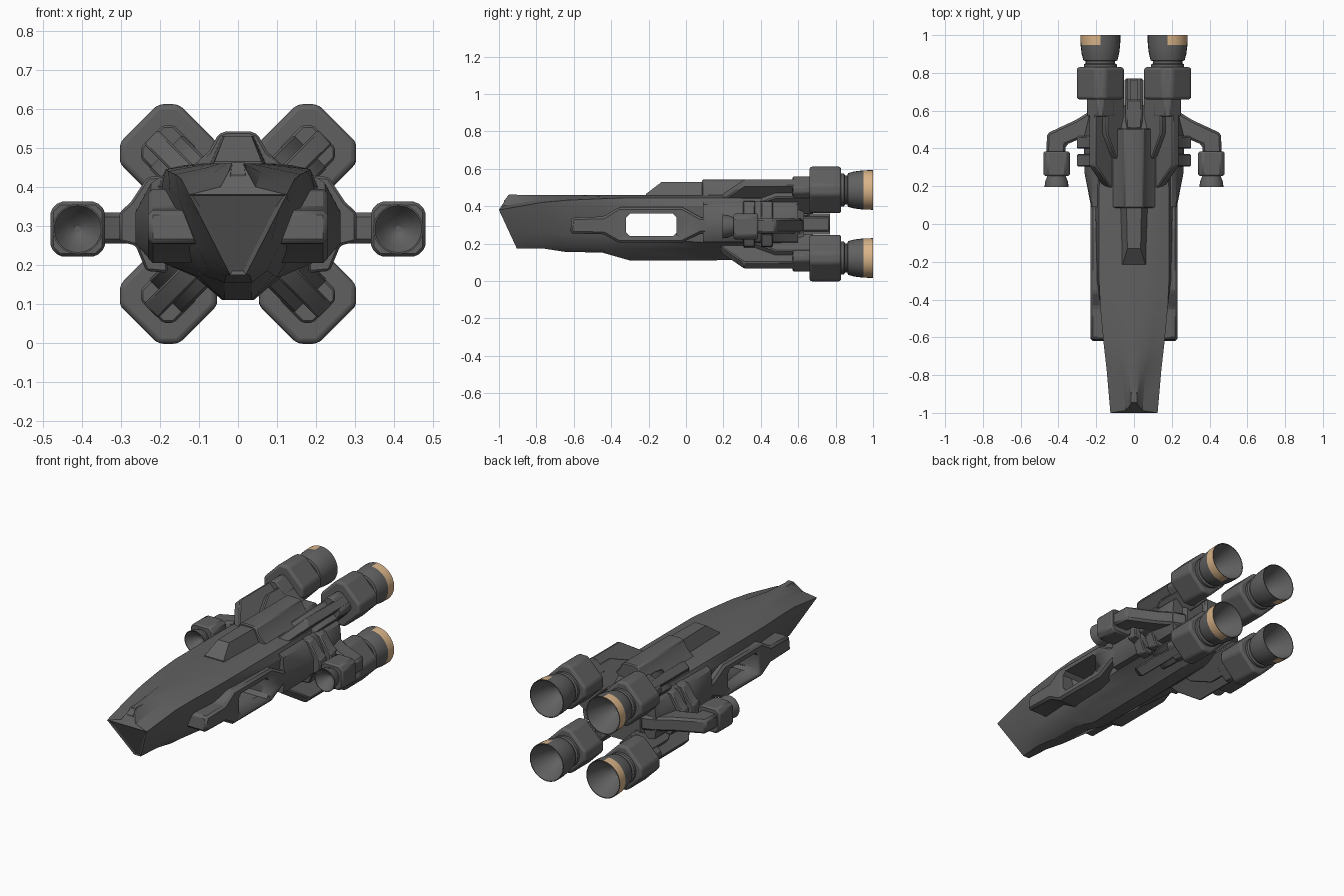
import bpy, bmesh, math
from mathutils import Vector

if "Cube" in bpy.data.objects:
    bpy.data.objects.remove(bpy.data.objects["Cube"])

def material(name, rgb):
    m = bpy.data.materials.new(name)
    m.diffuse_color = (*rgb, 1)
    m.use_nodes = True
    m.node_tree.nodes["Principled BSDF"].inputs["Base Color"].default_value = m.diffuse_color
    return m

GREY = material("dark_grey", (0.118, 0.118, 0.118))
TAN = material("heat_tan", (0.70, 0.46, 0.25))

def finish(name, bm, mirror=False, bevel=0, segs=1):
    bmesh.ops.recalc_face_normals(bm, faces=bm.faces)
    me = bpy.data.meshes.new(name)
    bm.to_mesh(me)
    bm.free()
    me.materials.append(GREY)
    ob = bpy.data.objects.new(name, me)
    bpy.context.collection.objects.link(ob)
    if bevel:
        b = ob.modifiers.new("bevel", 'BEVEL')
        b.width, b.segments, b.limit_method = bevel, segs, 'ANGLE'
    if mirror:
        ob.modifiers.new("mirror", 'MIRROR')
    return ob

def skin(rings, caps=True):
    """Bridge rings of equal length into a closed skin."""
    bm = bmesh.new()
    vs = [[bm.verts.new(p) for p in r] for r in rings]
    n = len(rings[0])
    for a, b in zip(vs, vs[1:]):
        for i in range(n):
            bm.faces.new((a[i], a[(i + 1) % n], b[(i + 1) % n], b[i]))
    if caps:
        bm.faces.new(vs[0])
        bm.faces.new(vs[-1])
    return bm, vs

def prism(name, pts, axis, a, b, **kw):
    place = {'x': lambda u, v, w: (w, u, v), 'y': lambda u, v, w: (u, w, v),
             'z': lambda u, v, w: (u, v, w)}[axis]
    bm, _ = skin([[place(u, v, w) for u, v in pts] for w in (a, b)])
    return finish(name, bm, **kw)

def box(name, x0, x1, y0, y1, z0, z1, **kw):
    return prism(name, [(x0, y0), (x1, y0), (x1, y1), (x0, y1)], 'z', z0, z1, **kw)

def both(half):
    return half + [(-x, z) for x, z in reversed(half)]

# main hull: half sections from ridge to keel
def nose_y(z):
    return -1 + ((0.38 - z) * 0.463 if z < 0.38 else (z - 0.38) * 0.625)

sections = [
    (None, [(.012, .46), (.045, .40), (.125, .38), (.105, .341), (.062, .257), (.04, .214), (.02, .175)]),
    (-.77, [(.03, .46), (.06, .437), (.145, .42), (.13, .36), (.085, .257), (.06, .205), (.03, .175)]),
    (-.64, [(.045, .46), (.085, .448), (.16, .432), (.15, .37), (.105, .25), (.075, .185), (.035, .155)]),
    (-.45, [(.06, .46), (.11, .453), (.178, .44), (.175, .39), (.12, .24), (.09, .175), (.035, .153)]),
    (-.30, [(.08, .46), (.12, .455), (.185, .445), (.195, .40), (.14, .23), (.10, .17), (.035, .11)]),
    (.12, [(.10, .46), (.14, .455), (.185, .445), (.205, .40), (.19, .205), (.11, .17), (.04, .11)]),
    (.50, [(.10, .46), (.14, .455), (.18, .44), (.20, .40), (.19, .205), (.11, .17), (.04, .12)]),
    (.63, [(.07, .43), (.10, .43), (.13, .41), (.15, .38), (.15, .23), (.09, .19), (.04, .17)]),
]
bm, vs = skin([[(x, nose_y(z) if y is None else y, z) for x, z in both(h)] for y, h in sections], False)
front = bm.faces.new(vs[0][2:12])
bm.faces.new(vs[0][:3] + vs[0][11:])
bm.faces.new(vs[-1])
bmesh.ops.recalc_face_normals(bm, faces=bm.faces)
bmesh.ops.inset_individual(bm, faces=[front], thickness=0.01, depth=-0.006)
hull = finish("hull", bm)

# side frames around the through opening
frame = prism("side_frame", [(-.62, .255), (-.61, .34), (-.44, .345), (-.36, .395), (-.02, .395),
              (.08, .34), (.2, .34), (.2, .255), (.08, .255), (-.02, .205), (-.36, .205), (-.44, .25)],
              'x', .08, .23, mirror=True, bevel=.012)
cutter = prism("opening_cutter", [(-.32, .26), (-.30, .24), (-.07, .24), (-.05, .26),
               (-.05, .34), (-.07, .36), (-.30, .36), (-.32, .34)], 'x', -.4, .4)
cutter.hide_render = True
cutter.display_type = 'WIRE'
for ob in (hull, frame):
    m = ob.modifiers.new("opening", 'BOOLEAN')
    m.operation, m.object, m.solver = 'DIFFERENCE', cutter, 'EXACT'

# nose marker wedge on the ridge
bm, _ = skin([[(x, y, z) for x, z in both([(t, zt), (w, .385)])]
              for y, t, zt, w in ((-.972, .018, .43, .045), (-.945, .016, .463, .045), (-.82, .012, .458, .03))])
finish("nose_wedge", bm)

# cabin and upper deck
bm, _ = skin([[(x, y, z) for x, z in both([(t, zt), (w, .44)])]
              for y, t, zt, w in ((-.215, .06, .465, .072), (-.13, .035, .53, .072), (.1, .04, .53, .08))])
finish("cabin", bm)
prism("upper_deck", both([(.03, .542), (.05, .535), (.075, .49), (.12, .45)]), 'y', .085, .505, bevel=.006)

# rear spine with rails
box("rear_spine", -.05, .05, .5, .77, .265, .345, bevel=.008)
box("spine_rail", .015, .035, .5, .77, .25, .36, mirror=True)
box("rear_deck", -.045, .045, .5, .66, .34, .46, bevel=.01)

# wing roots with clamps
bm, _ = skin([[(x, y, z) for x, z in [(.12, .43), (.2, .425), (.222, .41), (o, .335), (o, .255), (.222, .21), (.12, .2)]]
              for y, o in ((.09, .227), (.27, .262), (.46, .265), (.60, .23))])
finish("wing_root", bm, mirror=True)
for y in (.305, .4):
    prism("wing_clamp", [(.18, .43), (.232, .425), (.275, .36), (.303, .335), (.303, .26), (.262, .25), (.235, .185), (.18, .18)],
          'y', y, y + .065, mirror=True, bevel=.006)

# swept arms and forward-facing thruster pods
prism("side_arm", [(.15, .63), (.22, .605), (.31, .55), (.46, .48), (.465, .37), (.365, .37), (.36, .42), (.3, .445), (.15, .45)],
      'z', .255, .335, mirror=True, bevel=.012)

def chamfered(cx, cz, s, c, turn=0):
    pts = [(s, c - s), (s, s - c), (s - c, s), (c - s, s), (-s, s - c), (-s, c - s), (c - s, -s), (s - c, -s)]
    ca, sa = math.cos(turn), math.sin(turn)
    return [(cx + x * ca - z * sa, cz + x * sa + z * ca) for x, z in pts]

prism("side_thruster", chamfered(.41, .292, .07, .022), 'y', .255, .385, mirror=True, bevel=.008)

def nozzle(name, cx, cz, profile, mirror=False, n=28):
    rings = [[(cx + r * math.cos(math.tau * i / n), y, cz + r * math.sin(math.tau * i / n))
              for i in range(n)] for r, y in profile]
    bm, _ = skin(rings)
    return finish(name, bm, mirror=mirror)

nozzle("side_nozzle", .41, .292, [(.045, .27), (.05, .25), (.06, .225), (.064, .195), (.06, .195),
                                  (.045, .22), (.025, .245), (.006, .256)], True)

# four main engines on diagonal struts
for sx in (1, -1):
    for sz, label in ((1, "upper"), (-1, "lower")):
        cx, cz = .178 * sx, .305 + .182 * sz
        prism(label + "_engine", chamfered(cx, cz, .107, .038, math.pi / 4), 'y', .66, .83, bevel=.014, segs=3)
        prism(label + "_engine_mount", chamfered(cx, cz, .06, .02, math.pi / 4), 'y', .57, .68, bevel=.006)
        bell = nozzle(label + "_nozzle", cx, cz, [(.088, .81), (.088, .845), (.078, .85), (.078, .862), (.09, .866),
                      (.099, .9), (.105, .948), (.106, 1), (.102, 1), (.085, .95), (.062, .9), (.035, .865), (.01, .855)])
        # scorched outward rim
        bell.data.materials.append(TAN)
        for p in bell.data.polygons:
            c = p.center
            if c.y > .95 and math.hypot(c.x - cx, c.z - cz) > .1035 and (c.x - cx) * sx > 0:
                p.material_index = 1
        # radial slab and fin joining hull to engine
        d = Vector((sx, 0, sz)).normalized()
        t = Vector((-sz, 0, sx)).normalized()
        base = Vector((0, 0, .305))
        for part, half, prof in (("strut", .06, [(.3, .13), (.36, .2), (.48, .262), (.68, .262), (.68, .13)]),
                                 ("fin", .026, [(.17, .15), (.2, .21), (.31, .315), (.68, .315), (.68, .15)])):
            bm, _ = skin([[base + d * r + t * w + Vector((0, y, 0)) for y, r in prof] for w in (-half, half)])
            finish(label + "_" + part, bm, bevel=.006)

# smooth round parts, keep panel edges crisp
for ob in bpy.data.objects:
    ob.select_set(ob.type == 'MESH')
bpy.context.view_layer.objects.active = hull
bpy.ops.object.shade_smooth_by_angle(angle=math.radians(28))
